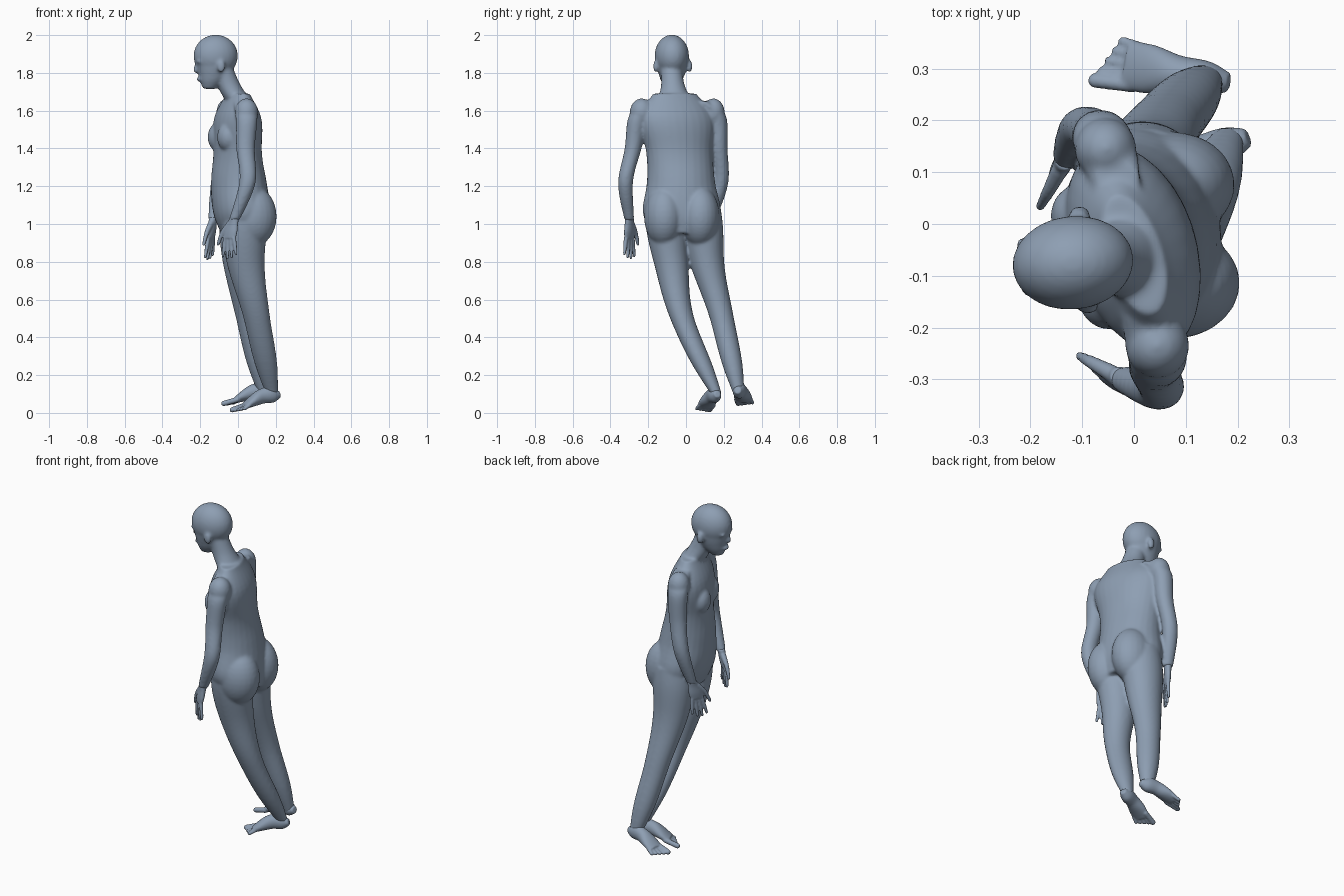
import bpy, bmesh, math
from mathutils import Vector, Matrix

cube = bpy.data.objects.get("Cube")
if cube:
    bpy.data.objects.remove(cube)

skin = bpy.data.materials.new("slate_blue")
skin.use_nodes = True
slate = (.27, .345, .45, 1)
skin.diffuse_color = slate
skin.node_tree.nodes["Principled BSDF"].inputs["Base Color"].default_value = slate

SIDES = 28
RINGS = 32
UP = Vector((0, 0, 1))


def along(values, amount):
    """Smooth spline value at a fraction of the way through a list."""
    last = len(values) - 1
    start = min(int(amount * last), last - 1)
    t = amount * last - start
    before, a = values[max(start - 1, 0)], values[start]
    b, after = values[start + 1], values[min(start + 2, last)]
    return (a * 2 + (b - before) * t + (before * 2 - a * 5 + b * 4 - after) * t**2
            + (a * 3 - before - b * 3 + after) * t**3) / 2


def loft(bm, path, widths, ratios=(1, 1), yaws=(0, 0), frame=Matrix()):
    """Skin elliptical rings along a path; ratios give depth over width."""
    path = [Vector(point) for point in path]
    rings = []
    for step in range(RINGS + 1):
        amount = step / RINGS
        centre = along(path, amount)
        width = along(widths, amount)
        depth = width * along(ratios, amount)
        turn = Matrix.Rotation(math.radians(along(yaws, amount)), 3, 'Z')
        ring = []
        for side in range(SIDES):
            angle = math.tau * side / SIDES
            offset = turn @ Vector((depth * math.cos(angle), width * math.sin(angle), 0))
            ring.append(bm.verts.new(frame @ (centre + offset)))
        rings.append(ring)
    for low, high in zip(rings, rings[1:]):
        for side in range(SIDES):
            bm.faces.new((low[side - 1], low[side], high[side], high[side - 1]))
    bm.faces.new(rings[0])
    bm.faces.new(rings[-1])


def ball(bm, centre, radii, yaw=0):
    """Ellipsoid turned about the vertical."""
    placed = (Matrix.Translation(centre) @ Matrix.Rotation(math.radians(yaw), 4, 'Z')
              @ Matrix.Diagonal((*radii, 1)))
    bmesh.ops.create_uvsphere(bm, u_segments=24, v_segments=16, radius=1, matrix=placed)


def rod(bm, path, radii):
    """Rounded digit made of closely spaced balls."""
    for step in range(RINGS + 1):
        amount = step / RINGS
        bmesh.ops.create_icosphere(bm, subdivisions=2, radius=along(radii, amount),
                                   matrix=Matrix.Translation(along(path, amount)))


def fuse(name, bm, voxel, passes):
    """Turn overlapping volumes into a single smooth surface."""
    bmesh.ops.recalc_face_normals(bm, faces=bm.faces)
    mesh = bpy.data.meshes.new(name)
    bm.to_mesh(mesh)
    bm.free()
    mesh.materials.append(skin)
    obj = bpy.data.objects.new(name, mesh)
    bpy.context.collection.objects.link(obj)
    remesh = obj.modifiers.new("fuse", 'REMESH')
    remesh.mode = 'VOXEL'
    remesh.voxel_size = voxel
    relax = obj.modifiers.new("relax", 'SMOOTH')
    relax.iterations = passes
    bpy.ops.object.select_all(action='DESELECT')
    bpy.context.view_layer.objects.active = obj
    obj.select_set(True)
    for modifier in (remesh.name, relax.name):
        bpy.ops.object.modifier_apply(modifier=modifier)
    bpy.ops.object.shade_smooth()


# Torso twists from the hips up to the shoulders, then the neck leans forward
body = bmesh.new()
loft(body, [(.03, -.02, .95), (0, -.03, 1.3), (0, -.06, 1.69)],
     widths=(.16, .208, .182, .18, .205, .12), ratios=(.75, .72, .8, .68, .55, .45),
     yaws=(5, 10, 18, 18))
loft(body, [(0, -.06, 1.65), (-.05, -.07, 1.74), (-.09, -.08, 1.85)],
     widths=(.09, .062, .055), ratios=(.7, 1, 1))

# Head, a round crown above a narrowing jaw
ball(body, (-.118, -.075, 1.89), (.118, .091, .112), 6)
loft(body, [(-.15, -.08, 1.715), (-.125, -.075, 1.8), (-.118, -.075, 1.9)],
     widths=(.028, .06, .08, .087), ratios=(1.15, 1.3), yaws=(6, 6))

# Nose, lips and chin
rod(body, [Vector((-.22, -.084, 1.85)), Vector((-.225, -.085, 1.812))], (.009, .014))
ball(body, (-.206, -.084, 1.766), (.014, .026, .011))
ball(body, (-.172, -.082, 1.735), (.022, .025, .018))

# Chest, seat, brows and ears in pairs
for side in (-1, 1):
    ball(body, (-.08 - .025 * side, -.065 + .075 * side, 1.46), (.055, .065, .075), 18)
    ball(body, (.075 - .005 * side, -.022 + .095 * side, 1.04), (.125, .105, .16), 5)
    ball(body, (-.211 - .004 * side, -.083 + .036 * side, 1.86), (.014, .026, .009), 6)
    ball(body, (-.097 - .008 * side, -.07 + .09 * side, 1.835), (.021, .014, .034))

# Arms from shoulder to wrist, with rounded shoulders
left_arm = [(.02, -.16, 1.65), (.045, -.25, 1.57), (.04, -.28, 1.4),
            (.05, -.32, 1.22), (-.02, -.3, 1.02)]
right_arm = [(-.03, .08, 1.65), (-.06, .16, 1.57), (-.07, .175, 1.4),
             (-.1, .185, 1.22), (-.13, .13, 1.02)]
for path in (left_arm, right_arm):
    loft(body, path, widths=(.04, .053, .048, .042, .038, .026), ratios=(1.1, 1.1))
ball(body, (.045, -.235, 1.59), (.062, .063, .075))
ball(body, (-.055, .145, 1.59), (.06, .06, .075))

# Legs from hip to ankle
left_leg = [(.035, -.12, 1.08), (.04, -.08, .8), (.1, -.02, .5), (.18, .16, .1)]
right_leg = [(.02, .085, 1.08), (.02, .11, .8), (.06, .19, .5), (.14, .28, .1)]
for path in (left_leg, right_leg):
    loft(body, path, widths=(.1, .105, .092, .077, .064, .056, .03), ratios=(1.1, 1.1))
fuse("body", body, .008, 8)


def hand(name, wrist, knuckle, tip, thumb_side):
    """Palm, four spread fingers and a thumb."""
    wrist, knuckle, tip = Vector(wrist), Vector(knuckle), Vector(tip)
    across = Vector(thumb_side).normalized()
    yaw = math.degrees(math.atan2(-across.x, across.y))
    bm = bmesh.new()
    loft(bm, [wrist, knuckle], widths=(.027, .032, .04, .04),
         ratios=(.85, .6, .45, .35), yaws=(yaw, yaw))
    for finger, reach in enumerate((.9, 1, .95, .8)):
        spread = across * (1.5 - finger)
        base = knuckle + spread * .02
        rod(bm, [base, knuckle.lerp(tip, reach) + spread * .029], (.0115, .0105, .008))
    thumb = [wrist.lerp(knuckle, .3) + across * .02, wrist.lerp(knuckle, .75) + across * .055,
             knuckle.lerp(tip, .3) + across * .075]
    rod(bm, thumb, (.017, .013, .009))
    fuse(name, bm, .005, 3)


hand("left_hand", (-.02, -.3, 1.035), (-.045, -.3, .925), (-.045, -.3, .82), (-.8, .6, 0))
hand("right_hand", (-.13, .13, 1.035), (-.145, .105, .925), (-.155, .09, .815), (-.4, -.8, 0))


def foot(name, heel, toe, big):
    """Foot from heel to toes; big is the sign of the big toe's side."""
    heel = Vector(heel)
    forward = (Vector(toe) - heel).normalized()
    side = UP.cross(forward).normalized()
    frame = Matrix((forward.cross(side), side, forward)).transposed().to_4x4()
    frame.translation = heel
    bm = bmesh.new()
    loft(bm, [(.03, 0, 0), (.045, 0, .1), (.02, 0, .21)],
         widths=(.018, .034, .036, .048, .046), ratios=(1, 1.25, 1.1, .6, .35), frame=frame)
    for number in range(5):
        across = big * (.036 - .019 * number)
        radius = .01 if number else .015
        root = frame @ Vector((.02, across, .19))
        end = frame @ Vector((radius, across * 1.1, .265 - .01 * number))
        rod(bm, [root, end], (radius, radius))
    fuse(name, bm, .005, 4)


foot("left_foot", (.228, .17, .07), (-.02, .085, 0), -1)
foot("right_foot", (.19, .272, .09), (-.09, .32, .03), 1)
